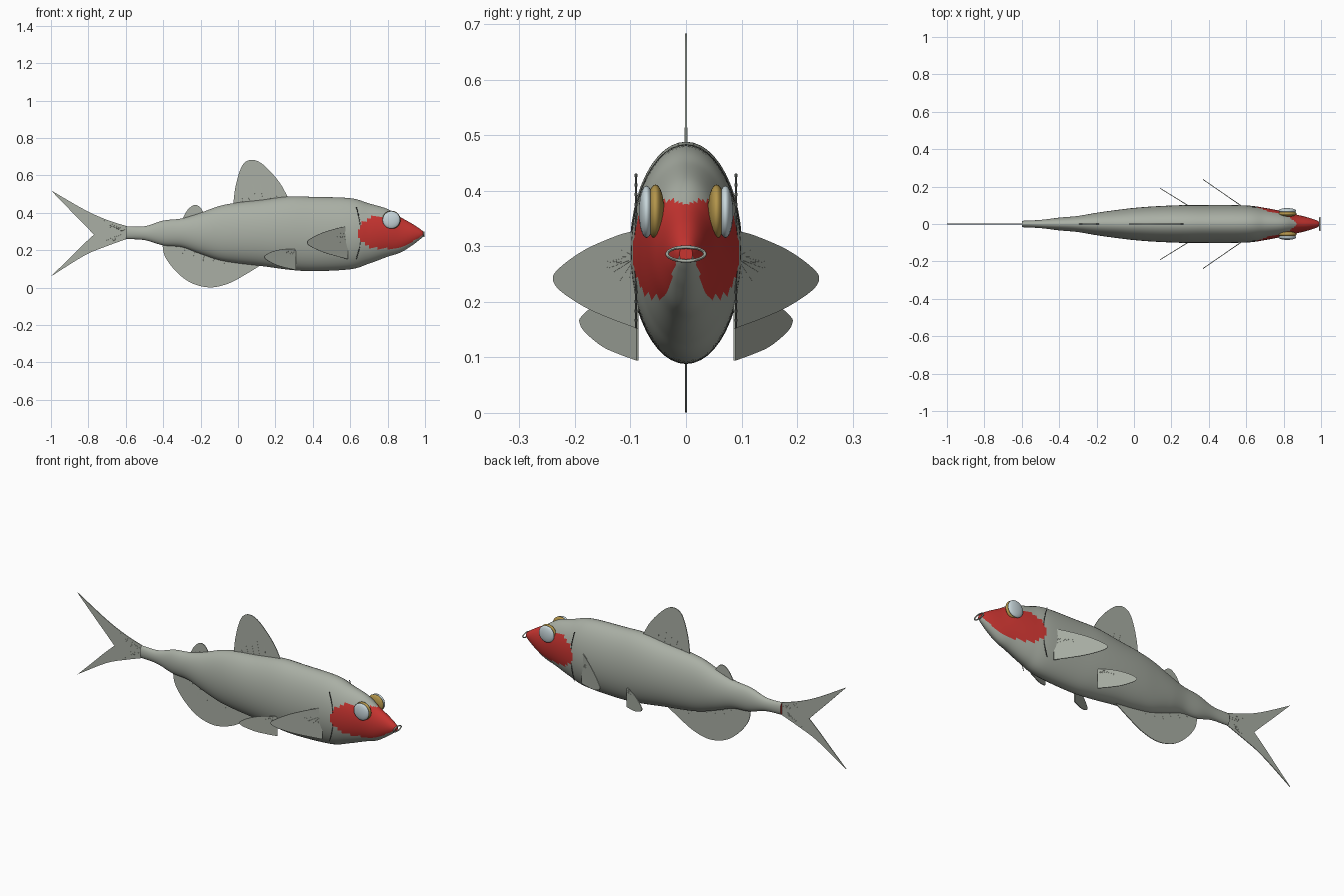
import bpy, bmesh, math
from mathutils import Vector, Matrix

if "Cube" in bpy.data.objects:
    bpy.data.objects.remove(bpy.data.objects["Cube"])


def material(name, rgb):
    m = bpy.data.materials.new(name)
    m.diffuse_color = (*rgb, 1)
    m.use_nodes = True
    m.node_tree.nodes["Principled BSDF"].inputs["Base Color"].default_value = m.diffuse_color
    return m


GREY = material("silver grey", (0.40, 0.43, 0.375))
RED = material("cheek red", (0.58, 0.035, 0.03))
GOLD = material("eye gold", (0.45, 0.30, 0.07))
PALE = material("eye pale blue", (0.58, 0.68, 0.71))
DARK = material("gill dark grey", (0.12, 0.13, 0.12))


def smooth_points(pts, n):
    """Catmull-Rom curve through points of any dimension."""
    pts = [Vector(p) for p in pts]
    pts = [2 * pts[0] - pts[1]] + pts + [2 * pts[-1] - pts[-2]]
    out = []
    for i in range(1, len(pts) - 2):
        a, b, c, d = pts[i - 1:i + 3]
        for k in range(n):
            t = k / n
            out.append(0.5 * (2 * b + (c - a) * t + (2 * a - 5 * b + 4 * c - d) * t ** 2
                              + (3 * b - a - 3 * c + d) * t ** 3))
    return out + [pts[-2]]


def finish(bm, name, mats, angle=40):
    bmesh.ops.recalc_face_normals(bm, faces=bm.faces)
    me = bpy.data.meshes.new(name)
    bm.to_mesh(me)
    bm.free()
    ob = bpy.data.objects.new(name, me)
    bpy.context.collection.objects.link(ob)
    for m in mats:
        me.materials.append(m)
    bpy.ops.object.select_all(action='DESELECT')
    ob.select_set(True)
    bpy.context.view_layer.objects.active = ob
    bpy.ops.object.shade_smooth_by_angle(angle=math.radians(angle))
    return ob


# Body: stations of (x, top z, bottom z, half width)
stations = [(-.60, .328, .260, .017), (-.50, .328, .254, .022), (-.40, .358, .226, .034),
            (-.30, .370, .216, .043), (-.20, .400, .180, .060), (-.10, .436, .147, .074),
            (0, .455, .130, .086), (.12, .468, .116, .095), (.27, .487, .096, .101),
            (.40, .485, .088, .101), (.60, .478, .098, .099), (.70, .450, .128, .086),
            (.80, .420, .165, .067), (.87, .376, .188, .050), (.93, .342, .225, .035),
            (.97, .316, .255, .022), (.99, .300, .272, .012)]
SIDES = 48
bm = bmesh.new()
rings = []
for x, top, bot, w in smooth_points(stations, 9):
    c, h = (top + bot) / 2, (top - bot) / 2
    rings.append([bm.verts.new((x, w * math.cos(2 * math.pi * k / SIDES),
                                c + h * math.sin(2 * math.pi * k / SIDES)))
                  for k in range(SIDES)])
    rings[-1].append((c, h))
for r, s in zip(rings, rings[1:]):
    for k in range(SIDES):
        f = bm.faces.new((r[k], r[(k + 1) % SIDES], s[(k + 1) % SIDES], s[k]))
        # red cheek: rounded behind, following the snout in front
        p = f.calc_center_median()
        dx = min(0, p.x - .76) / .118
        c, h = r[SIDES]
        if dx > -1:
            limit = .087 * math.sqrt(1 - dx * dx)
            if p.x > .8:
                limit = min(limit, h * .84)
            f.material_index = int(abs(p.z - .295) < limit)
for ring in (rings[0], rings[-1]):
    bm.faces.new(ring[:SIDES]).material_index = 1
finish(bm, "body", [GREY, RED])


def add_rod(bm, a, b, r):
    d = b - a
    mat = Matrix.Translation((a + b) / 2) @ d.to_track_quat('Z', 'Y').to_matrix().to_4x4()
    bmesh.ops.create_cone(bm, cap_ends=True, segments=6, radius1=r, radius2=r * .5,
                          depth=d.length, matrix=mat)


def fin(name, outline, rays, place, normal, thick=.004):
    """Thin sheet from a 2D outline plus slim rays, put in space by place(u, v)."""
    bm = bmesh.new()
    off = Vector(normal).normalized() * thick / 2
    sides = [[bm.verts.new(place(*p) + s * off) for p in outline] for s in (1, -1)]
    bm.faces.new(sides[0])
    bm.faces.new(sides[1][::-1])
    n = len(outline)
    for i in range(n):
        j = (i + 1) % n
        bm.faces.new((sides[0][i], sides[1][i], sides[1][j], sides[0][j]))
    for a, b in rays:
        add_rod(bm, place(*a), place(*b), .003)
    finish(bm, name, [GREY], 30)


def fan(origin, curve, count, reach=.93):
    """Rays from one origin towards evenly picked points of a curve."""
    o = Vector(origin)
    picks = [curve[round((i + 1) * (len(curve) - 1) / (count + 1))] for i in range(count)]
    return [(o, o.lerp(p, reach)) for p in picks]


def comb(base0, base1, curve, count):
    """Rays from points along a base line towards a curve."""
    rays = []
    for i in range(count):
        t = (i + 1) / (count + 1)
        b = Vector(base0).lerp(Vector(base1), t)
        rays.append((b, b.lerp(curve[round(t * (len(curve) - 1))], .94)))
    return rays


def upright(u, v):
    return Vector((u, 0, v))


# Fins on the centre plane
dorsal = smooth_points([(-.025, .45), (-.015, .53), (.005, .61), (.03, .663), (.07, .683),
                        (.12, .668), (.18, .613), (.23, .55), (.268, .48)], 4)
fin("dorsal_fin", dorsal + [Vector((.2, .44)), Vector((.05, .43))],
    comb((.0, .44), (.24, .47), dorsal, 6), upright, (0, 1, 0))

adipose = smooth_points([(-.30, .362), (-.27, .415), (-.235, .441), (-.205, .432), (-.18, .395)], 4)
fin("adipose_fin", adipose + [Vector((-.24, .35))],
    comb((-.28, .36), (-.2, .38), adipose, 3), upright, (0, 1, 0))

anal = smooth_points([(-.405, .235), (-.39, .165), (-.33, .085), (-.25, .025), (-.15, .001),
                      (-.05, .022), (.04, .07), (.13, .125)], 5)
fin("anal_fin", anal + [Vector((.05, .16)), Vector((-.15, .20)), Vector((-.3, .25))],
    comb((-.37, .235), (.08, .14), anal, 8), upright, (0, 1, 0))

upper = smooth_points([(-.59, .327), (-.70, .362), (-.82, .416), (-1, .52)], 4)
inner_up = smooth_points([(-1, .52), (-.88, .396), (-.82, .335), (-.77, .283)], 4)
inner_low = smooth_points([(-.77, .283), (-.83, .228), (-.89, .168), (-1, .06)], 4)
lower = smooth_points([(-1, .06), (-.82, .172), (-.70, .222), (-.59, .262)], 4)
fin("tail_fin", upper + inner_up[1:] + inner_low[1:] + lower[1:],
    fan((-.6, .305), inner_up, 5) + fan((-.6, .285), inner_low, 5), upright, (0, 1, 0))

# Paired fins: outlines in (outward y, z), swept back in plan
pec_edge = smooth_points([(.087, .328), (.12, .320), (.18, .294), (.225, .262), (.238, .242),
                          (.225, .220), (.18, .190), (.135, .170), (.087, .152)], 4)
pel_edge = smooth_points([(.087, .205), (.13, .205), (.165, .192), (.187, .173), (.19, .162),
                          (.18, .145), (.15, .120), (.12, .106), (.087, .094)], 4)
for side, s in (("left", 1), ("right", -1)):
    def pec(u, v):
        return Vector((.588 - (u - .087) * 1.45, s * u, v))

    def pel(u, v):
        return Vector((.308 - (u - .087) * 1.62, s * u, v))
    fin("pectoral_fin_" + side, pec_edge, fan((.09, .28), pec_edge, 9), pec, (1, s * 1.45, 0))
    fin("pelvic_fin_" + side, pel_edge, fan((.09, .195), pel_edge, 6), pel, (1, s * 1.62, 0))

    # Eye: gold flattened ball with a pale lens outside
    for part, y, r, depth, m in (("eye_rim_", .055, .049, .016, GOLD),
                                 ("eye_lens_", .071, .047, .014, PALE)):
        bm = bmesh.new()
        mat = (Matrix.Translation((.82, s * y, .362)) @ Matrix.Diagonal((r, depth, r, 1))
               @ Matrix.Rotation(math.pi / 2, 4, 'X'))
        bmesh.ops.create_uvsphere(bm, u_segments=32, v_segments=16, radius=1, matrix=mat)
        finish(bm, part + side, [m], 60)

    # Gill slit: thin bowed rod
    bm = bmesh.new()
    path = smooth_points([(.633, s * .09, .43), (.650, s * .09, .36), (.655, s * .09, .29),
                          (.650, s * .09, .22), (.633, s * .09, .152)], 4)
    for a, b in zip(path, path[1:]):
        add_rod(bm, a, b, .003)
    finish(bm, "gill_line_" + side, [DARK])

# Mouth: thin oval lip ring
bpy.ops.mesh.primitive_torus_add(major_radius=1, minor_radius=.1, major_segments=32, minor_segments=8)
lips = bpy.context.object
lips.name = "mouth_ring"
for v in lips.data.vertices:
    ang = math.atan2(v.co.y, v.co.x)
    d = math.hypot(v.co.x, v.co.y) - 1
    v.co = (.994 + v.co.z * .04,
            math.cos(ang) * (.034 + d * .03), .286 + math.sin(ang) * (.0125 + d * .03))
lips.data.materials.append(GREY)
bpy.ops.object.shade_smooth_by_angle(angle=math.radians(60))
